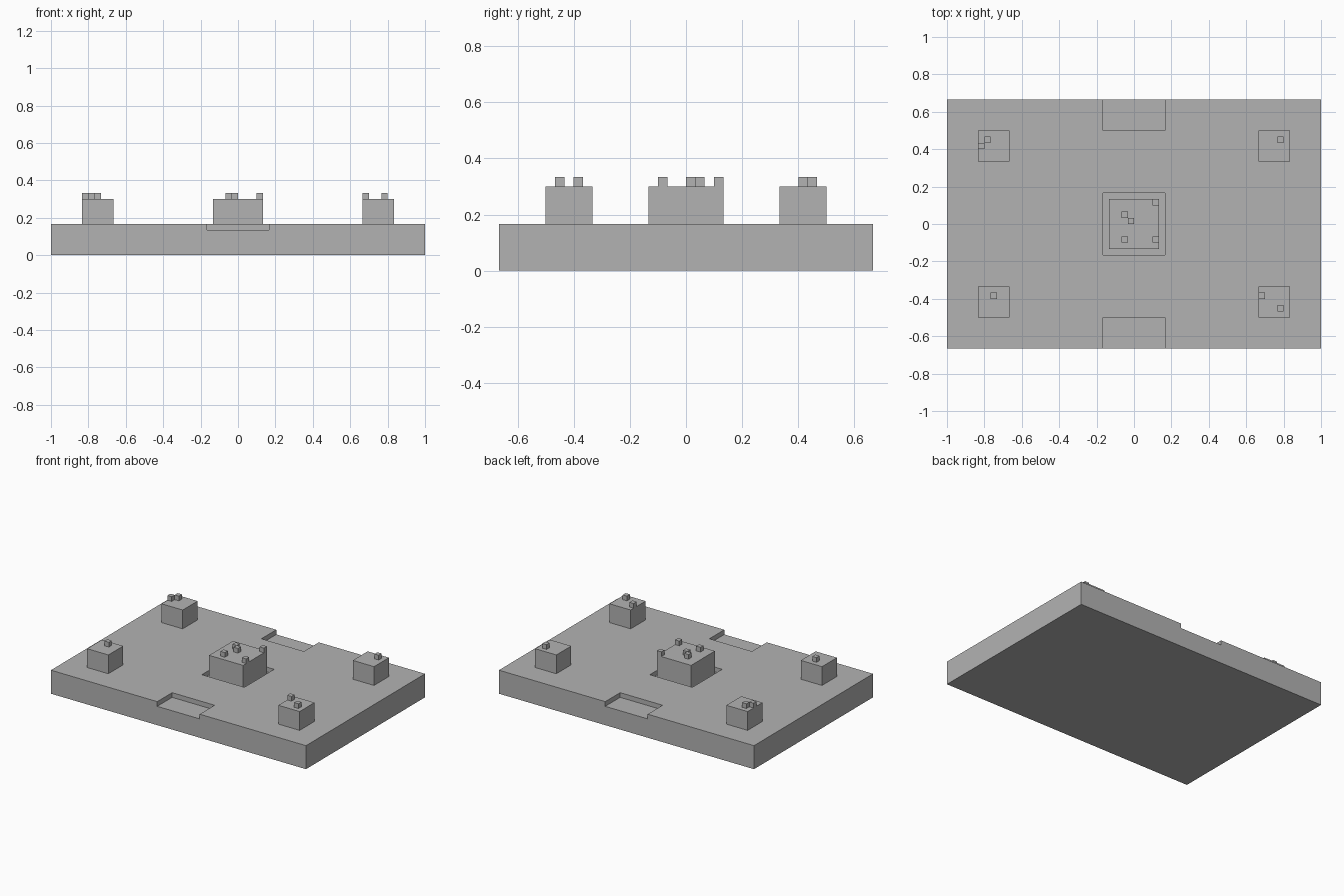
import bpy
import bmesh
from mathutils import Vector

U = 1 / 30           # one grid cell
DECK, FLOOR, ROOF = 5, 4, 9

default = bpy.data.objects.get("Cube")
if default:
    bpy.data.objects.remove(default, do_unlink=True)

grey = bpy.data.materials.new("stone_grey")
grey.use_nodes = True
colour = (0.45, 0.45, 0.45, 1)
grey.diffuse_color = colour
grey.node_tree.nodes["Principled BSDF"].inputs["Base Color"].default_value = colour


def box(name, low, high):
    """Box between two corners given in grid cells."""
    low, high = Vector(low) * U, Vector(high) * U
    bm = bmesh.new()
    bmesh.ops.create_cube(bm, size=1)
    bmesh.ops.scale(bm, vec=high - low, verts=bm.verts)
    bmesh.ops.translate(bm, vec=(low + high) / 2, verts=bm.verts)
    mesh = bpy.data.meshes.new(name)
    bm.to_mesh(mesh)
    bm.free()
    mesh.materials.append(grey)
    obj = bpy.data.objects.new(name, mesh)
    bpy.context.collection.objects.link(obj)
    return obj


# Base slab with three shallow recesses: middle, front edge, back edge
base = box("base_slab", (-30, -20, 0), (30, 20, DECK))
for place, y0, y1 in (("middle", -5, 5), ("front", -22, -15), ("back", 15, 22)):
    cutter = box(place + "_recess_cutter", (-5, y0, FLOOR), (5, y1, DECK + 2))
    cutter.hide_render = True
    cutter.hide_set(True)
    cut = base.modifiers.new(place + "_recess", "BOOLEAN")
    cut.operation = "DIFFERENCE"
    cut.solver = "EXACT"
    cut.object = cutter

# Bake the recesses and drop the cutters
bpy.context.view_layer.update()
evaluated = base.evaluated_get(bpy.context.evaluated_depsgraph_get())
carved = bpy.data.meshes.new_from_object(evaluated)
cutters = [m.object for m in base.modifiers]
base.modifiers.clear()
base.data = carved
for cutter in cutters:
    bpy.data.objects.remove(cutter, do_unlink=True)

# Blocks: one in the middle recess, one near each corner
box("middle_block", (-4, -4, FLOOR), (4, 4, ROOF))
for side, x in (("right", -25), ("left", 20)):
    for end, y in (("front", -15), ("back", 10)):
        box(f"{end}_{side}_block", (x, y, DECK), (x + 5, y + 5, ROOF))

# Small cubes on the block roofs, by grid cell
studs = {
    "middle": ((3, 3), (-2, 1), (-1, 0), (-2, -3), (3, -3)),
    "back_right": ((-24, 13), (-25, 12)),
    "front_right": ((-23, -12),),
    "back_left": ((23, 13),),
    "front_left": ((20, -12), (23, -14)),
}
for block, cells in studs.items():
    for i, (x, y) in enumerate(cells, 1):
        box(f"{block}_stud_{i}", (x, y, ROOF), (x + 1, y + 1, ROOF + 1))
